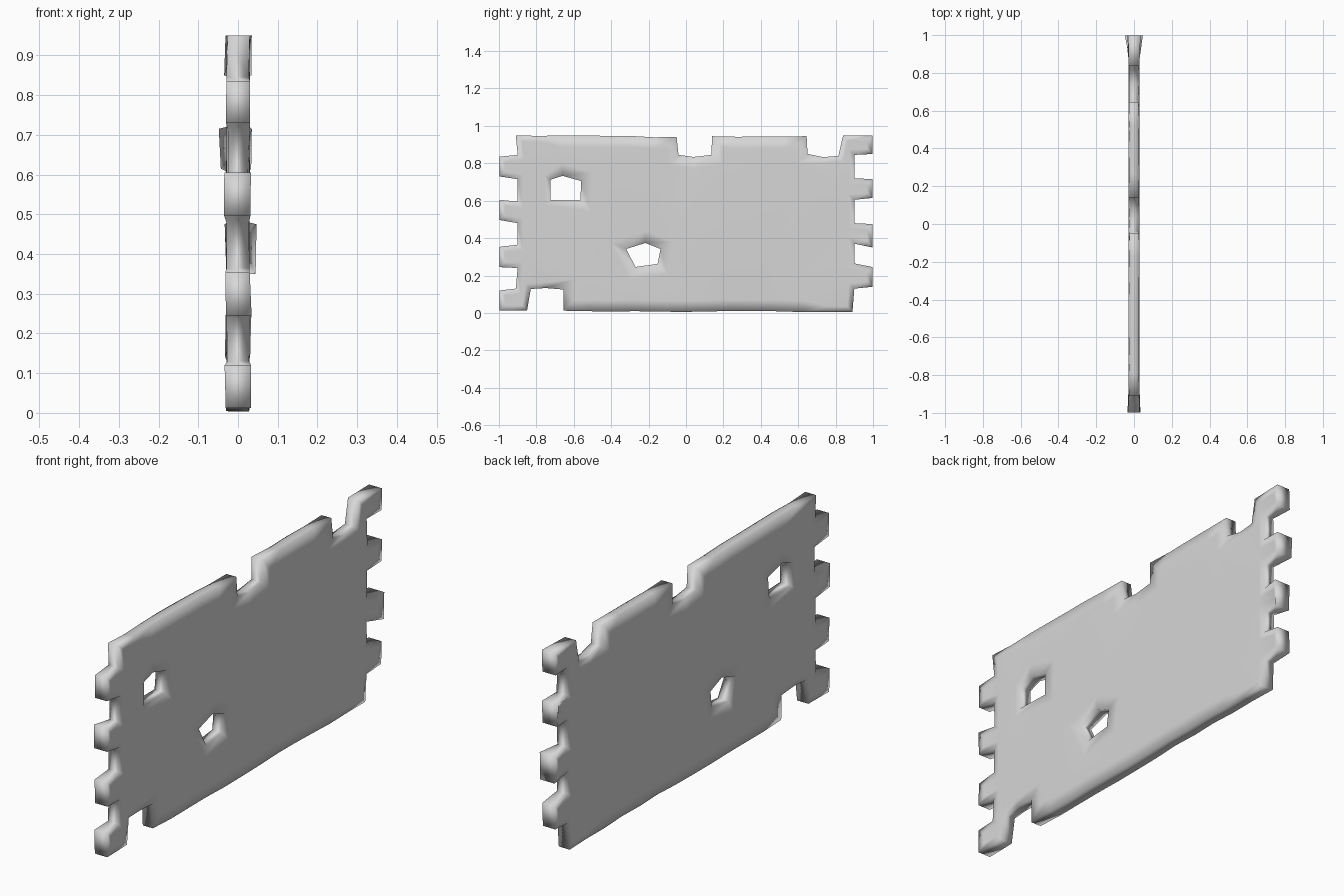
import bpy
import bmesh
import random
from mathutils import Vector

random.seed(4)
default_cube = bpy.data.objects.get("Cube")
if default_cube:
    bpy.data.objects.remove(default_cube)

TIP, ROOT = 0.998, 0.9      # reach of the side teeth and of the gaps between
TOP, BOTTOM = 0.945, 0.012
HALF = 0.029                # half thickness of the flat faces


def tooth(side, root_a, tip_a, tip_b, root_b):
    """One side tooth as four outline points."""
    return [(side * ROOT, root_a), (side * TIP, tip_a),
            (side * TIP, tip_b), (side * ROOT, root_b)]


# Outline, running counter-clockwise in the y-z plane
outline = [(-TIP, BOTTOM), (-0.85, BOTTOM), (-0.83, 0.128), (-0.75, 0.133),
           (-0.655, 0.125), (-0.655, BOTTOM), (0.89, 0.005)]
for z in [(0.13, 0.14, 0.245, 0.265), (0.37, 0.35, 0.475, 0.48),
          (0.605, 0.615, 0.715, 0.72)]:
    outline += tooth(1, *z)
outline += [(ROOT, 0.845), (TIP, 0.85), (TIP, 0.95), (0.84, 0.95),
            (0.815, 0.84), (0.735, 0.833), (0.65, 0.85), (0.645, TOP),
            (0.14, TOP), (0.135, 0.845), (0.04, 0.834), (-0.04, 0.845),
            (-0.05, 0.94), (-0.91, 0.95)]
for z in [(0.845, 0.835, 0.73, 0.715), (0.595, 0.605, 0.497, 0.48),
          (0.365, 0.353, 0.245, 0.24)]:
    outline += tooth(-1, *z)
outline += [(-0.91, 0.13), (-TIP, 0.12)]

# Five-sided holes, running clockwise
upper_hole = [(-0.725, 0.712), (-0.66, 0.733), (-0.56, 0.705),
              (-0.565, 0.604), (-0.725, 0.604)]
lower_hole = [(-0.32, 0.342), (-0.217, 0.374), (-0.136, 0.342),
              (-0.152, 0.262), (-0.27, 0.246)]


def divide(corners):
    """Split long runs into shorter, slightly uneven ones."""
    points = []
    for i, corner in enumerate(corners):
        start, end = Vector(corner), Vector(corners[(i + 1) % len(corners)])
        steps = max(1, int((end - start).length / 0.12))
        for k in range(steps):
            p = start.lerp(end, k / steps)
            if k:
                p.y += random.uniform(-0.004, 0.004)
            points.append(p)
    return points


def left_normal(a, b):
    d = (b - a).normalized()
    return Vector((-d.y, d.x))


def rim_half(side, y, z):
    """Half thickness at the rim; two teeth stick out sideways."""
    half = 0.027 + random.uniform(-0.003, 0.003)
    if abs(y) > 0.95:
        half += 0.005
    if y > 0.95 and ((side < 0 and 0.6 < z < 0.73)
                     or (side > 0 and 0.34 < z < 0.49)):
        half += 0.014
    return side * half


def add_rim(bm, corners):
    """Rim with a border strip on each face; returns the inner edge loops."""
    points = divide(corners)
    count = len(points)
    rows = []
    for i, p in enumerate(points):
        n1 = left_normal(points[i - 1], p)
        n2 = left_normal(p, points[(i + 1) % count])
        border = 0.06 if abs(p.x) < 0.7 else 0.03
        q = p + (n1 + n2) * border / (1 + n1.dot(n2))
        rows.append([bm.verts.new(co) for co in (
            (-HALF, *q), (rim_half(-1, *p), *p),
            (rim_half(1, *p), *p), (HALF, *q))])
    inner = ([], [])
    for a, b in zip(rows, rows[1:] + rows[:1]):
        for k in range(3):
            bm.faces.new((a[k], a[k + 1], b[k + 1], b[k]))
        inner[0].append(bm.edges.get((a[0], b[0])))
        inner[1].append(bm.edges.get((a[3], b[3])))
    return inner


# Panel: rims of the outline and holes, then the two flat faces
bm = bmesh.new()
loops = [add_rim(bm, corners) for corners in (outline, upper_hole, lower_hole)]
for i, direction in enumerate((-1, 1)):
    edges = [e for loop in loops for e in loop[i]]
    bmesh.ops.triangle_fill(bm, edges=edges, use_beauty=True,
                            normal=(direction, 0, 0))
bmesh.ops.recalc_face_normals(bm, faces=bm.faces[:])

mesh = bpy.data.meshes.new("wall_panel")
bm.to_mesh(mesh)
bm.free()
mesh.shade_smooth()
panel = bpy.data.objects.new("wall_panel", mesh)
bpy.context.collection.objects.link(panel)

# Plain grey material
grey = bpy.data.materials.new("light_grey")
grey.use_nodes = True
color = (0.68, 0.68, 0.68, 1)
grey.diffuse_color = color
grey.node_tree.nodes["Principled BSDF"].inputs["Base Color"].default_value = color
mesh.materials.append(grey)
